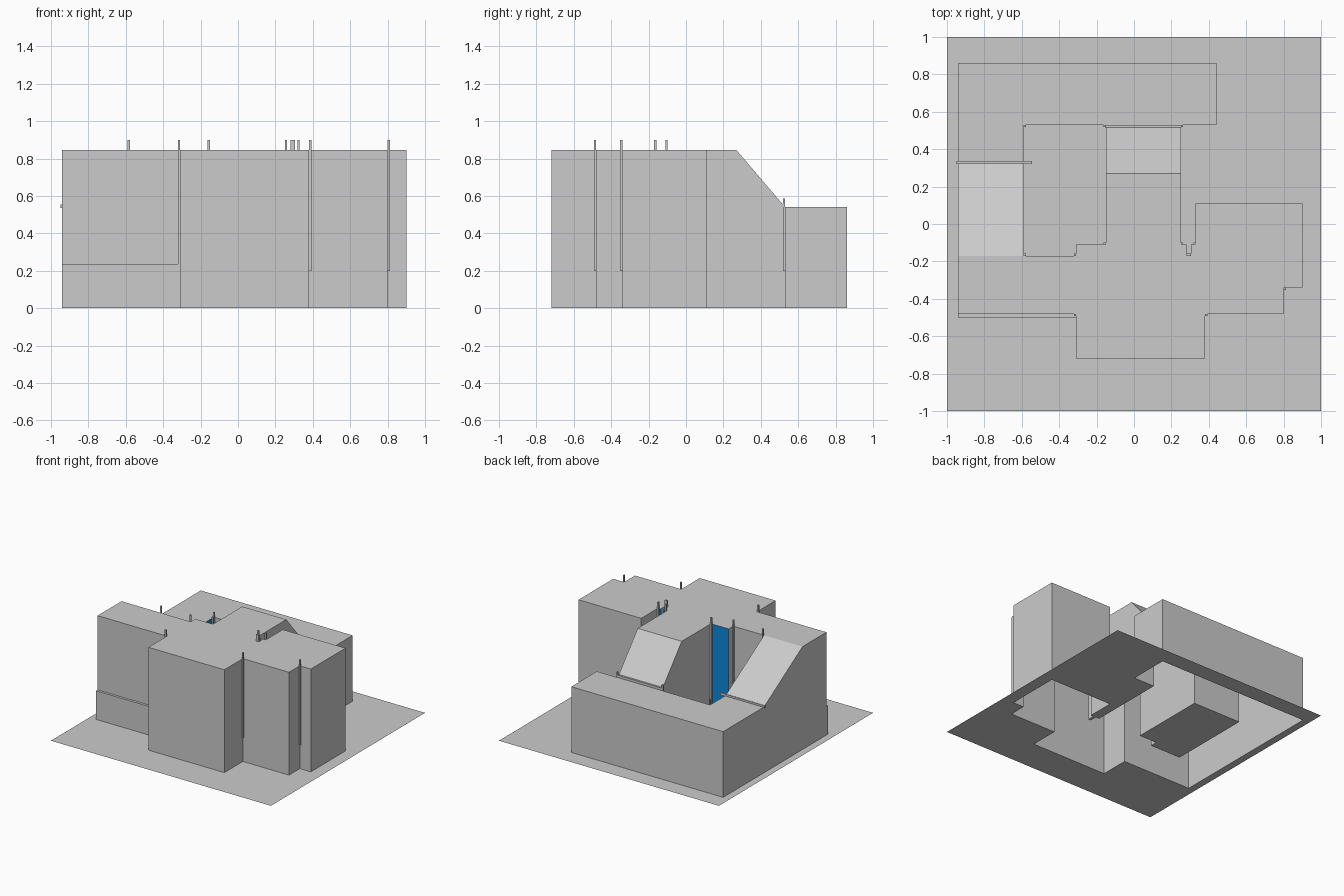
import bpy, bmesh
from mathutils import Vector

cube = bpy.data.objects.get("Cube")
if cube:
    bpy.data.objects.remove(cube, do_unlink=True)


def material(name, rgb):
    m = bpy.data.materials.new(name)
    m.use_nodes = True
    m.diffuse_color = (*rgb, 1)
    m.node_tree.nodes["Principled BSDF"].inputs["Base Color"].default_value = (*rgb, 1)
    return m


GRAY = material("wall gray", (0.6, 0.6, 0.6))
BLUE = material("glass blue", (0.004, 0.25, 0.72))


def finish(bm, name, *mats):
    mesh = bpy.data.meshes.new(name)
    bm.to_mesh(mesh)
    bm.free()
    for m in mats:
        mesh.materials.append(m)
    ob = bpy.data.objects.new(name, mesh)
    bpy.context.collection.objects.link(ob)
    return ob


def box(name, x0, x1, y0, y1, z0, z1):
    bm = bmesh.new()
    bmesh.ops.create_cube(bm, size=1)
    for v in bm.verts:
        v.co = Vector(((x0 + x1) / 2 + v.co.x * (x1 - x0),
                       (y0 + y1) / 2 + v.co.y * (y1 - y0),
                       (z0 + z1) / 2 + v.co.z * (z1 - z0)))
    return finish(bm, name, GRAY)


# Key coordinates shared by several parts
HIGH, LOW = 0.845, 0.54
WEST, COURT, LINK, WING, EAST = -0.94, -0.59, -0.31, -0.15, 0.25
FRONT, YARD, RECESS, NORTH = -0.48, -0.17, -0.11, 0.53
WEST_FOOT, WING_TOP = 0.33, 0.27

# Roof outlines: tall roof, then the low rear roof
tall = [(WEST, FRONT), (LINK, FRONT), (LINK, -0.72), (0.38, -0.72), (0.38, FRONT),
        (0.8, FRONT), (0.8, -0.34), (0.9, -0.34), (0.9, 0.11), (0.33, 0.11),
        (0.33, RECESS), (0.306, RECESS), (0.306, YARD), (0.282, YARD), (0.282, RECESS),
        (EAST, RECESS), (EAST, WING_TOP), (WING, WING_TOP), (WING, RECESS),
        (LINK, RECESS), (LINK, YARD), (COURT, YARD), (WEST, YARD)]
rear = [(WEST, WEST_FOOT), (COURT, WEST_FOOT), (COURT, NORTH), (WING, NORTH),
        (EAST, NORTH), (0.44, NORTH), (0.44, 0.86), (WEST, 0.86)]


def slope(x0, x1, top, foot):
    return [(x0, top, HIGH), (x1, top, HIGH), (x1, foot, LOW), (x0, foot, LOW)]


# Building shell: one continuous roof sheet, its rim dropped to the ground as walls
bm = bmesh.new()
for outline in ([(x, y, HIGH) for x, y in tall], [(x, y, LOW) for x, y in rear],
                slope(WEST, COURT, YARD, WEST_FOOT), slope(WING, EAST, WING_TOP, NORTH)):
    bm.faces.new([bm.verts.new(p) for p in outline])
bmesh.ops.remove_doubles(bm, verts=bm.verts[:], dist=1e-4)
rim = [e for e in bm.edges if e.is_boundary]
walls = bmesh.ops.extrude_edge_only(bm, edges=rim)["geom"]
for v in walls:
    if isinstance(v, bmesh.types.BMVert):
        v.co.z = 0
bmesh.ops.recalc_face_normals(bm, faces=bm.faces[:])

# Glass walls: the recessed links and the courtyard's west side
for f in bm.faces:
    c, n = f.calc_center_median(), f.normal
    link = abs(c.y - RECESS) < 0.005 and abs(n.y) > 0.9
    court = abs(c.x - COURT) < 0.005 and abs(n.x) > 0.9
    f.material_index = int(link or court)
base = [[v.co.copy() for v in e.verts] for e in bm.edges
        if all(v.co.z == 0 for v in e.verts)]
finish(bm, "building_shell", GRAY, BLUE)


# Ground sheets fill the space around the building and inside the courtyard
def ground(name, segments):
    bm = bmesh.new()
    for a, b in segments:
        bm.edges.new((bm.verts.new(a), bm.verts.new(b)))
    bmesh.ops.remove_doubles(bm, verts=bm.verts[:], dist=1e-4)
    bmesh.ops.triangle_fill(bm, edges=bm.edges[:], use_beauty=True, normal=(0, 0, 1))
    finish(bm, name, GRAY)


def in_court(p):
    return COURT - 0.01 < p.x < WING + 0.01 and YARD - 0.01 < p.y < NORTH + 0.01


corners = [Vector(p) for p in ((-1, -1, 0), (1, -1, 0), (1, 1, 0), (-1, 1, 0))]
square = [(corners[i - 1], corners[i]) for i in range(4)]
inner = [s for s in base if in_court(s[0]) and in_court(s[1])]
ground("courtyard_ground", inner)
ground("ground_plate", square + [s for s in base if s not in inner])

# Plinth along the front of the west wing
box("front_plinth", WEST, LINK, -0.5, FRONT, 0, 0.235)

# Gutters at the feet of the sloped roofs
box("west_gutter", -0.95, -0.545, 0.322, 0.336, 0.535, 0.555)
box("wing_gutter", WING - 0.006, EAST + 0.004, 0.515, NORTH, 0.54, 0.56)

# Downpipes standing in the wall corners
R = 0.006
tall_pipes = [(COURT + R, YARD + R), (LINK - R, YARD + R), (WING - R, RECESS + R),
              (EAST + R, RECESS + R), (0.33 - R, RECESS + R), (0.282 + R, YARD + R),
              (0.306 - R, YARD + R), (LINK - R, FRONT - R), (0.38 + R, FRONT - R),
              (0.8 + R, -0.34 - R)]
low_pipes = [(COURT + R, NORTH - R), (WING - R, NORTH - R), (EAST + R, NORTH - R)]
for pipes, top in ((tall_pipes, 0.9), (low_pipes, 0.585)):
    for x, y in pipes:
        box("downpipe", x - R, x + R, y - R, y + R, 0.2, top)
